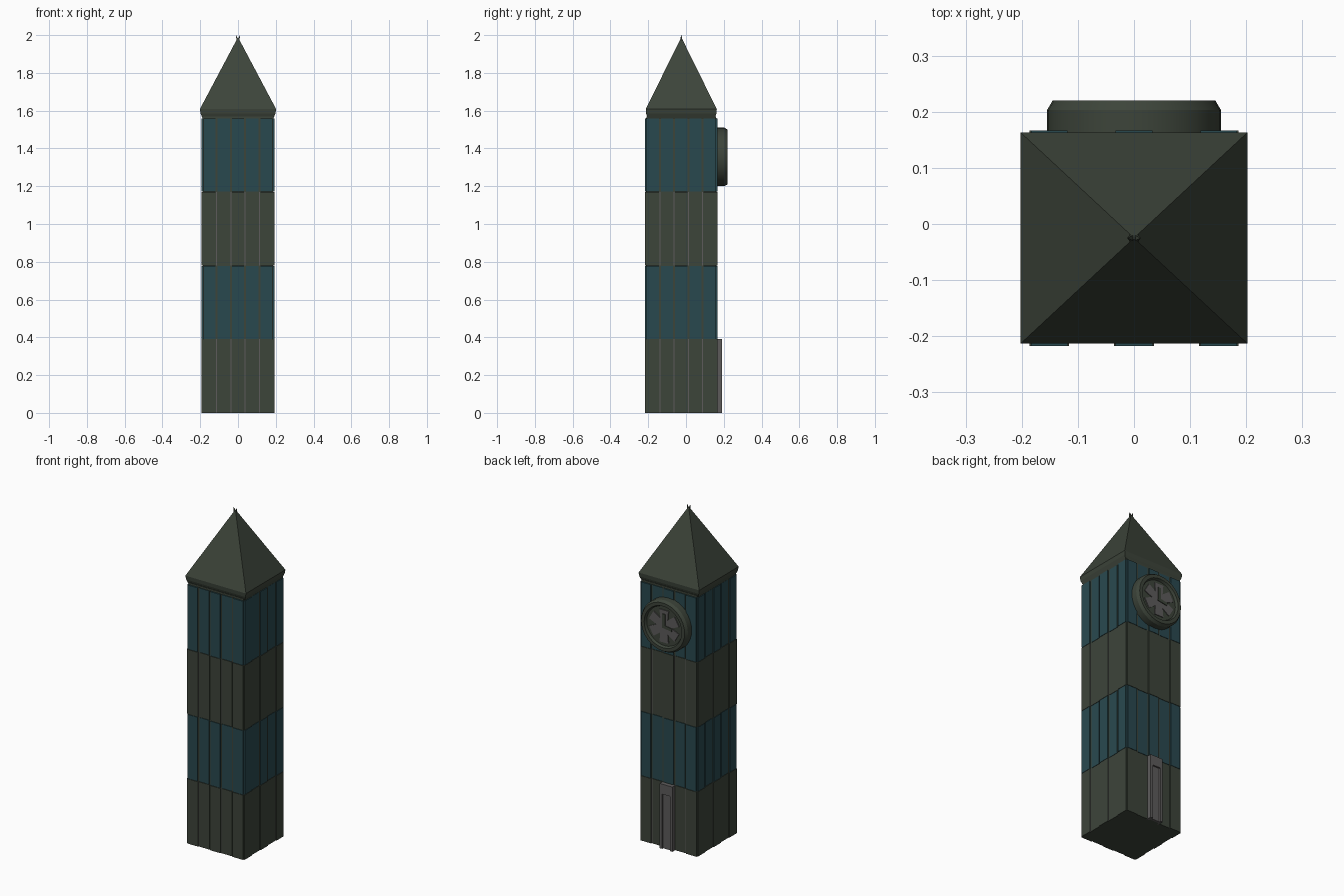
import bpy, bmesh, math
from mathutils import Matrix, Vector

if "Cube" in bpy.data.objects:
    bpy.data.objects.remove(bpy.data.objects["Cube"])

CY = -0.025          # tower axis in y
BAND = 0.39          # height of one storey


def material(name, rgb):
    m = bpy.data.materials.new(name)
    m.diffuse_color = (*rgb, 1)
    m.use_nodes = True
    m.node_tree.nodes["Principled BSDF"].inputs["Base Color"].default_value = m.diffuse_color
    return m


GREEN = material("dark_green", (0.046, 0.058, 0.042))
TEAL = material("dark_teal", (0.022, 0.066, 0.078))
GREY = material("mid_grey", (0.11, 0.105, 0.105))


def finish(name, bm, mat):
    bmesh.ops.recalc_face_normals(bm, faces=bm.faces)
    me = bpy.data.meshes.new(name)
    bm.to_mesh(me)
    bm.free()
    me.materials.append(mat)
    ob = bpy.data.objects.new(name, me)
    bpy.context.collection.objects.link(ob)
    return ob


def add_box(bm, lo, hi, mtx=Matrix()):
    lo, hi = Vector(lo), Vector(hi)
    m = mtx @ Matrix.Translation((lo + hi) / 2) @ Matrix.Diagonal((*(hi - lo), 1))
    bmesh.ops.create_cube(bm, size=1, matrix=m)


def loft(bm, rings):
    """Skin a list of closed point rings and cap the ends."""
    vs = [[bm.verts.new(p) for p in r] for r in rings]
    n = len(vs[0])
    for a, b in zip(vs, vs[1:]):
        for i in range(n):
            bm.faces.new((a[i], a[(i + 1) % n], b[(i + 1) % n], b[i]))
    bm.faces.new(vs[0])
    bm.faces.new(vs[-1])


def rect(hx, hy, z):
    return [(sx * hx, CY + sy * hy, z) for sx, sy in ((-1, -1), (1, -1), (1, 1), (-1, 1))]


# Inner core of the tower
bm = bmesh.new()
add_box(bm, (-0.184, CY - 0.184, 0), (0.184, CY + 0.184, 4 * BAND + 0.01))
finish("tower_core", bm, GREEN)

# Four storeys of alternately raised wall panels
W = 0.0755
for k in range(4):
    teal = k % 2
    gap = 0.010 if teal else 0.005
    panels, strips = bmesh.new(), bmesh.new()
    for side in range(4):
        m = Matrix.Translation((0, CY, k * BAND)) @ Matrix.Rotation(side * math.pi / 2, 4, 'Z')
        for i in range(5):
            x = (i - 2) * W
            out = 0.192 if i % 2 == 0 else 0.188
            add_box(panels, (x - W / 2 + gap / 2, -out, 0.002 * teal),
                    (x + W / 2 - gap / 2, -0.17, BAND - 0.002 * teal), m)
        for i in range(4):
            x = (i - 1.5) * W
            add_box(strips, (x - gap / 2, -0.186, 0), (x + gap / 2, -0.175, BAND), m)
    finish(f"wall_panels_{k + 1}", panels, TEAL if teal else GREEN)
    finish(f"wall_joints_{k + 1}", strips, GREEN if teal else GREY)

# Roof with flared eaves
bm = bmesh.new()
loft(bm, [rect(0.186, 0.176, 1.555), rect(0.198, 0.186, 1.585),
          rect(0.202, 0.188, 1.608), rect(0.002, 0.002, 1.985)])
finish("roof", bm, GREEN)

# Two crossing tips at the peak
bm = bmesh.new()
for s in (-1, 1):
    base = rect(0.006, 0.008, 1.965)
    tip = [(s * 0.011 + x * 0.1, CY + (y - CY) * 0.1, 2.0) for x, y, z in base]
    loft(bm, [base, tip])
finish("roof_tips", bm, GREEN)

# Clock housing, turned around the y axis with a recessed dial
CZ = 1.355
bm = bmesh.new()
profile = [(0.155, 0.14), (0.155, 0.203), (0.145, 0.22), (0.125, 0.22), (0.118, 0.205)]
loft(bm, [[(r * math.cos(a), y, CZ + r * math.sin(a))
           for a in (math.tau * i / 32 for i in range(32))] for r, y in profile])
clock = finish("clock_housing", bm, GREEN)
bpy.context.view_layer.objects.active = clock
clock.select_set(True)
bpy.ops.object.shade_smooth_by_angle(angle=math.radians(30))

# Six-armed clock face
bm = bmesh.new()
outline = []
for i in range(6):
    a = math.radians(60 * i + 30)
    for da, r in ((-30, 0.05), (-17, 0.102), (17, 0.102)):
        t = a + math.radians(da)
        outline.append((r * math.cos(t), r * math.sin(t)))
loft(bm, [[(x, y, CZ + z) for x, z in outline] for y in (0.2, 0.21)])
finish("clock_face", bm, GREY)

# Clock hands
bm = bmesh.new()
for angle, length in ((0, 0.075), (-100, 0.055)):
    m = Matrix.Translation((0, 0, CZ)) @ Matrix.Rotation(math.radians(angle), 4, 'Y')
    add_box(bm, (-0.009, 0.206, -0.009), (0.009, 0.214, length), m)
finish("clock_hands", bm, GREEN)

# Door frame: jambs and lintel
bm = bmesh.new()
for s in (-1, 1):
    add_box(bm, (s * 0.034 - 0.008, 0.15, 0), (s * 0.034 + 0.008, 0.19, 0.33))
add_box(bm, (-0.042, 0.15, 0.33), (0.042, 0.19, 0.39))
finish("door_frame", bm, GREY)

# Recessed door leaf
bm = bmesh.new()
add_box(bm, (-0.027, 0.15, 0), (0.027, 0.18, 0.331))
finish("door", bm, GREY)
